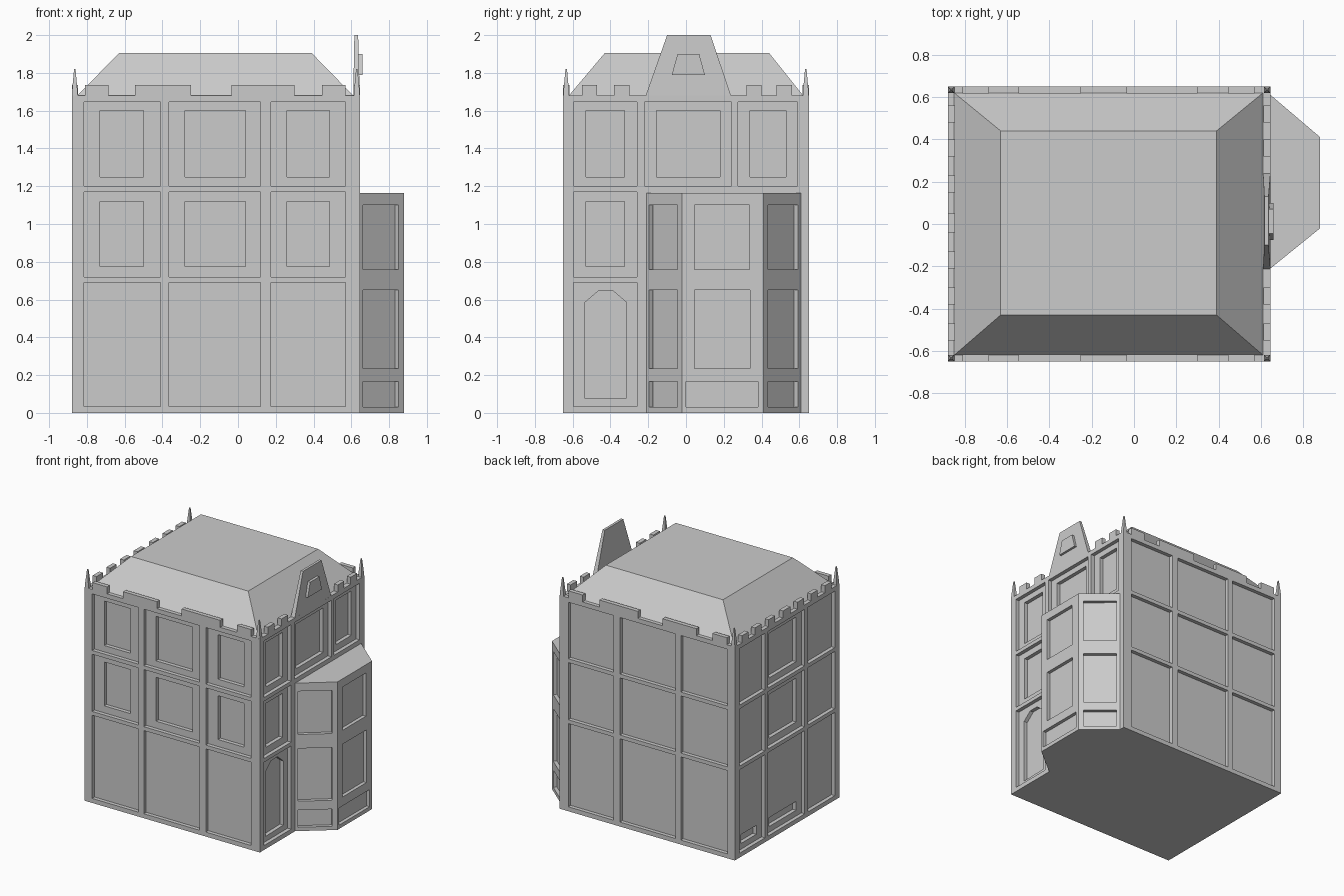
import bpy, bmesh
from mathutils import Vector

if "Cube" in bpy.data.objects:
    bpy.data.objects.remove(bpy.data.objects["Cube"])

Z = Vector((0, 0, 1))


class Wall:
    """A wall plane: u runs along it, d is the distance outward."""
    def __init__(self, origin, along, normal):
        self.o, self.a, self.n = (Vector(v) for v in (origin, along, normal))

    def at(self, u, z, d):
        return self.o + self.a * u + Z * z + self.n * d


front = Wall((0, -.65, 0), (1, 0, 0), (0, -1, 0))
back = Wall((0, .65, 0), (1, 0, 0), (0, 1, 0))
right = Wall((.645, 0, 0), (0, 1, 0), (1, 0, 0))
left = Wall((-.88, 0, 0), (0, 1, 0), (-1, 0, 0))


def loft(bm, rings):
    vs = [[bm.verts.new(p) for p in r] for r in rings]
    n = len(vs[0])
    for a, b in zip(vs, vs[1:]):
        for i in range(n):
            j = (i + 1) % n
            bm.faces.new((a[i], a[j], b[j], b[i]))
    bm.faces.new(vs[0][::-1])
    bm.faces.new(vs[-1])


def plate(bm, wall, pts, d0, d1):
    loft(bm, [[wall.at(u, z, d) for u, z in pts] for d in (d0, d1)])


def rect(u, z):
    return [(u[0], z[0]), (u[1], z[0]), (u[1], z[1]), (u[0], z[1])]


def layer(x, y, z):
    return [(x[0], y[0], z), (x[1], y[0], z), (x[1], y[1], z), (x[0], y[1], z)]


def finish(bm, name):
    bmesh.ops.recalc_face_normals(bm, faces=bm.faces)
    me = bpy.data.meshes.new(name)
    bm.to_mesh(me)
    bm.free()
    ob = bpy.data.objects.new(name, me)
    bpy.context.collection.objects.link(ob)
    return ob


def carve(ob, recesses, depth):
    bm = bmesh.new()
    for wall, pts in recesses:
        plate(bm, wall, pts, -depth, .02)
    cutter = finish(bm, "recess_cutter")
    cutter.hide_render = True
    m = ob.modifiers.new("recess", 'BOOLEAN')
    m.operation, m.solver, m.object = 'DIFFERENCE', 'EXACT', cutter
    bpy.context.view_layer.objects.active = ob
    bpy.ops.object.modifier_apply(modifier=m.name)
    bpy.data.objects.remove(cutter)


# main block
bm = bmesh.new()
loft(bm, [layer((-.88, .645), (-.65, .65), z) for z in (0, 1.68)])
block = finish(bm, "main_walls")

# timber-framed panels
rows = [(.035, .69), (.72, 1.17), (1.2, 1.645)]
cols_x = [(-.815, -.41), (-.365, .12), (.175, .57)]
cols_y = [(-.595, -.26), (-.22, .24), (.275, .59)]
panels = [(w, rect(u, z)) for w, cols in ((front, cols_x), (back, cols_x), (left, cols_y))
          for u in cols for z in rows]
panels += [(right, rect(u, rows[2])) for u in cols_y]
panels += [(right, rect(cols_y[0], z)) for z in rows[:2]]
carve(block, panels, .03)

# windows and door sunk inside the panels
win_z = [(.775, 1.12), (1.25, 1.6)]
win_x = [(-.73, -.5), (-.28, .04), (.26, .485)]
win_y = [(-.53, -.325), (-.155, .18), (.34, .53)]
door = [(-.535, .075), (-.315, .08), (-.315, .585), (-.385, .645), (-.465, .645), (-.535, .585)]
windows = [(front, rect(u, z)) for u in win_x for z in win_z]
windows += [(right, rect(u, win_z[1])) for u in win_y]
windows += [(right, rect(win_y[0], win_z[0])), (right, door)]
windows += [(left, rect(win_y[1], z)) for z in win_z]
windows += [(left, rect(u, (.08, .15))) for u in win_y[1:]]
carve(block, windows, .06)

# bay projecting from the right wall
A, B, C, D = (Vector(p) for p in ((.645, -.21, 0), (.88, -.02, 0), (.88, .41, 0), (.645, .61, 0)))
back_edge = Vector((.02, 0, 0))
bm = bmesh.new()
loft(bm, [[p + Z * z for p in (A - back_edge, A, B, C, D, D - back_edge)] for z in (0, 1.165)])
bay = finish(bm, "bay")


def slanted(p, q):
    a = (q - p).normalized()
    return Wall(p, a, (a.y, -a.x, 0)), (q - p).length


bay_rows = [(.03, .165), (.235, .65), (.76, 1.1)]
bay_front = Wall((.88, 0, 0), (0, 1, 0), (1, 0, 0))
near, ln = slanted(A, B)
far, lf = slanted(C, D)
holes = [(bay_front, rect(u, z)) for u, z in zip([(0, .38), (.045, .34), (.045, .335)], bay_rows)]
holes += [(near, rect((.07 * ln, .87 * ln), z)) for z in bay_rows]
holes += [(far, rect((.12 * lf, .91 * lf), z)) for z in bay_rows]
carve(bay, holes, .027)

# hipped roof with flat top
bm = bmesh.new()
loft(bm, [layer((-.85, .61), (-.62, .62), 1.68), layer((-.63, .39), (-.43, .44), 1.905)])
finish(bm, "roof")

# battlements
long_merlons = [(-.81, -.685), (-.545, -.25), (-.035, .3), (.445, .57)]
short_merlons = [(-.55, -.47), (-.38, -.3), (.32, .4), (.48, .56)]
bm = bmesh.new()
for wall, spans in ((front, long_merlons), (back, long_merlons), (right, short_merlons),
                    (left, short_merlons + [(-.21, -.13), (-.04, .05), (.15, .23)])):
    for u in spans:
        plate(bm, wall, rect(u, (1.675, 1.735)), -.033, 0)
finish(bm, "battlements")

# corner spikes
bm = bmesh.new()
for cx in (-.864, .629):
    for cy in (-.634, .634):
        loft(bm, [layer((cx - r, cx + r), (cy - r, cy + r), z)
                  for z, r in ((1.675, .016), (1.71, .014), (1.82, .004))])
finish(bm, "corner_spikes")

# tapered gable with raised plaque
bm = bmesh.new()
loft(bm, [layer((.61, .645), (-.215, .24), 1.675), layer((.616, .636), (-.10, .13), 2.0)])
finish(bm, "gable")
bm = bmesh.new()
plate(bm, right, [(-.075, 1.79), (.1, 1.79), (.07, 1.9), (-.045, 1.9)], -.015, .015)
finish(bm, "gable_plaque")
